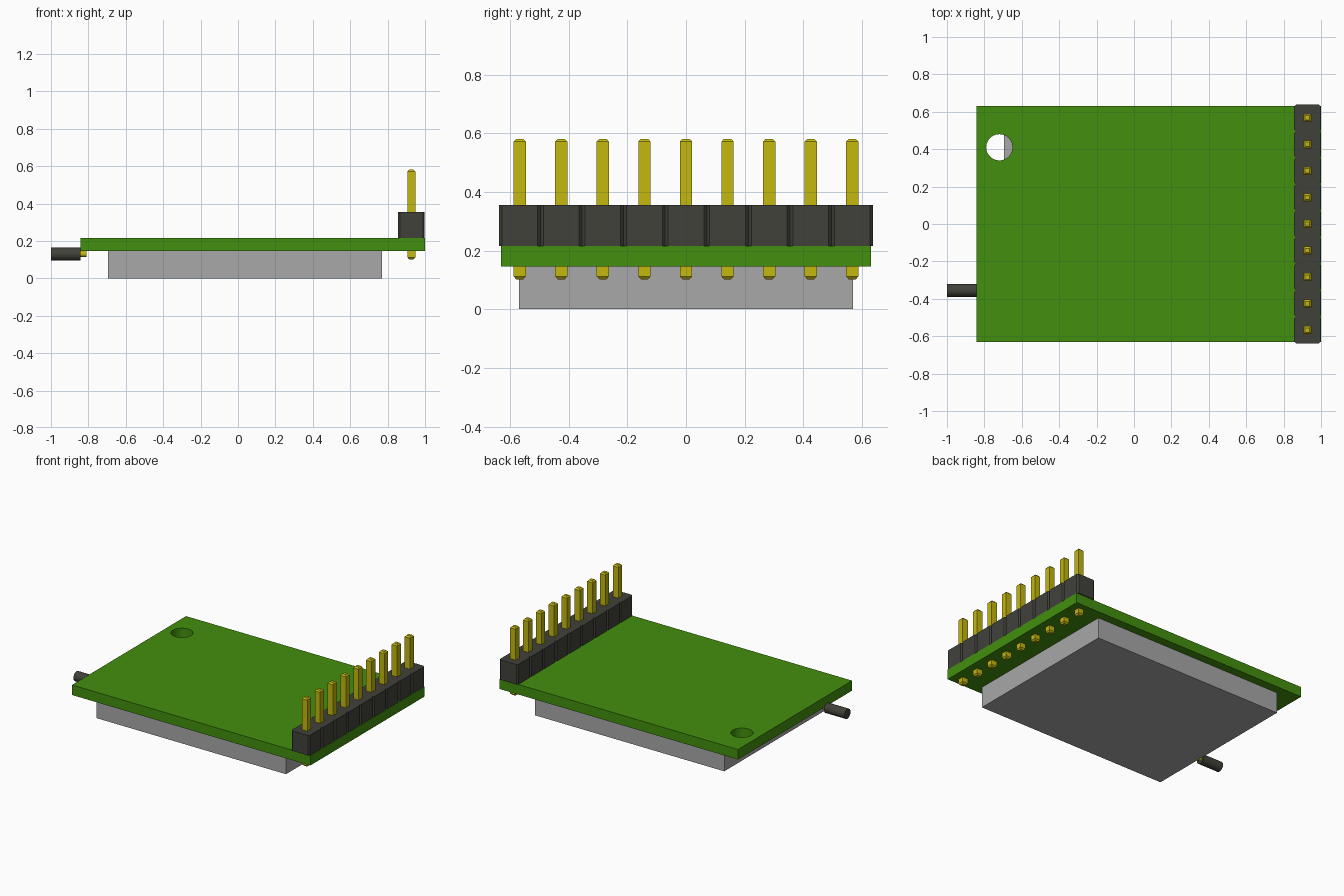
import bpy, bmesh, math
from mathutils import Matrix

cube = bpy.data.objects.get("Cube")
if cube:
    bpy.data.objects.remove(cube, do_unlink=True)


def material(name, srgb):
    lin = [((c / 255 + 0.055) / 1.055) ** 2.4 if c > 10 else c / 255 / 12.92 for c in srgb]
    m = bpy.data.materials.new(name)
    m.use_nodes = True
    m.diffuse_color = (*lin, 1)
    m.node_tree.nodes["Principled BSDF"].inputs["Base Color"].default_value = (*lin, 1)
    return m


GREEN = material("board green", (66, 143, 14))
GREY = material("shield grey", (168, 168, 168))
BLACK = material("plastic black", (65, 65, 59))
GOLD = material("pin gold", (196, 184, 14))


def finish(name, bm, mat):
    bmesh.ops.recalc_face_normals(bm, faces=bm.faces)
    mesh = bpy.data.meshes.new(name)
    bm.to_mesh(mesh)
    bm.free()
    mesh.materials.append(mat)
    ob = bpy.data.objects.new(name, mesh)
    bpy.context.collection.objects.link(ob)
    return ob


def activate(ob):
    bpy.ops.object.select_all(action="DESELECT")
    ob.select_set(True)
    bpy.context.view_layer.objects.active = ob


def box(name, lo, hi, mat):
    bm = bmesh.new()
    size = [b - a for a, b in zip(lo, hi)]
    mid = [(a + b) / 2 for a, b in zip(lo, hi)]
    bmesh.ops.create_cube(bm, size=1, matrix=Matrix.Translation(mid) @ Matrix.Diagonal((*size, 1)))
    return finish(name, bm, mat)


def cylinder(name, centre, radius, length, mat, axis="Z"):
    bm = bmesh.new()
    turn = Matrix.Rotation(math.pi / 2, 4, "Y") if axis == "X" else Matrix.Identity(4)
    bmesh.ops.create_cone(bm, cap_ends=True, segments=48, radius1=radius, radius2=radius,
                          depth=length, matrix=Matrix.Translation(centre) @ turn)
    ob = finish(name, bm, mat)
    activate(ob)
    bpy.ops.object.shade_smooth_by_angle(angle=math.radians(35))
    return ob


def loft(bm, rings):
    """Skin a stack of equal-length rings and cap both ends."""
    loops = [[bm.verts.new(p) for p in ring] for ring in rings]
    n = len(loops[0])
    for a, b in zip(loops, loops[1:]):
        for i in range(n):
            j = (i + 1) % n
            bm.faces.new((a[i], a[j], b[j], b[i]))
    bm.faces.new(loops[0][::-1])
    bm.faces.new(loops[-1])


# Circuit board with its mounting hole
board = box("circuit_board", (-0.843, -0.63, 0.145), (1.0, 0.63, 0.215), GREEN)
cutter = cylinder("hole_cutter", (-0.72, 0.41, 0.18), 0.07, 0.3, GREEN)
cut = board.modifiers.new("mounting hole", "BOOLEAN")
cut.operation = "DIFFERENCE"
cut.solver = "EXACT"
cut.object = cutter
activate(board)
bpy.ops.object.modifier_apply(modifier=cut.name)
bpy.data.objects.remove(cutter, do_unlink=True)
activate(board)
bpy.ops.object.shade_smooth_by_angle(angle=math.radians(35))

# Shielded module below the board
box("shield_block", (-0.695, -0.57, 0.0), (0.77, 0.57, 0.145), GREY)

# Antenna lead: insulated sleeve and bare end
cylinder("antenna_sleeve", (-0.921, -0.355, 0.13), 0.034, 0.158, BLACK, "X")
cylinder("antenna_core", (-0.83, -0.355, 0.13), 0.016, 0.04, GOLD, "X")

# Pin header: nine chamfered housings, each with a tapered square pin
PITCH, PIN_X = 0.1417, 0.927
housing, pins = bmesh.new(), bmesh.new()
H, C = PITCH / 2, 0.010
octagon = [(H, -H + C), (H, H - C), (H - C, H), (-H + C, H),
           (-H, H - C), (-H, -H + C), (-H + C, -H), (H - C, -H)]
square = [(1, -1), (1, 1), (-1, 1), (-1, -1)]
for i in range(9):
    y = (i - 4) * PITCH
    loft(housing, [[(PIN_X + a, y + b, z) for a, b in octagon] for z in (0.215, 0.355)])
    loft(pins, [[(PIN_X + a * w, y + b * w, z) for a, b in square]
                for z, w in ((0.102, 0.012), (0.112, 0.021), (0.571, 0.021), (0.581, 0.012))])
finish("header_housing", housing, BLACK)
finish("header_pins", pins, GOLD)
